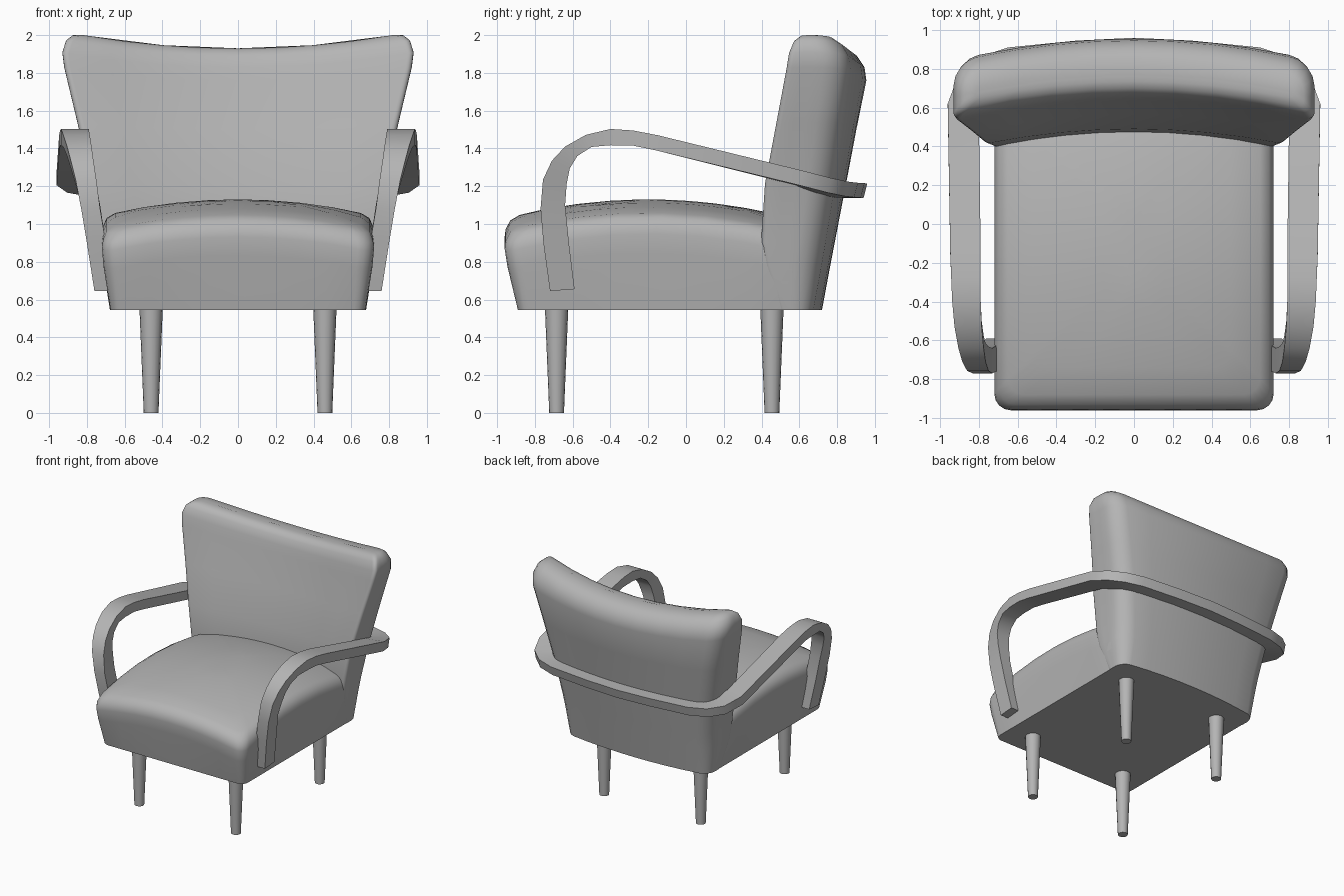
import bpy, bmesh
from math import sin, cos, pi, radians

if "Cube" in bpy.data.objects:
    bpy.data.objects.remove(bpy.data.objects["Cube"])

# one mid-grey finish for every part
grey = bpy.data.materials.new("mid_grey")
grey.diffuse_color = (0.46, 0.46, 0.46, 1)
grey.use_nodes = True
grey.node_tree.nodes["Principled BSDF"].inputs["Base Color"].default_value = grey.diffuse_color


def finish(name, bm, angle=40):
    bmesh.ops.recalc_face_normals(bm, faces=bm.faces[:])
    me = bpy.data.meshes.new(name)
    bm.to_mesh(me)
    bm.free()
    me.materials.append(grey)
    ob = bpy.data.objects.new(name, me)
    bpy.context.collection.objects.link(ob)
    bpy.ops.object.select_all(action='DESELECT')
    ob.select_set(True)
    bpy.context.view_layer.objects.active = ob
    bpy.ops.object.shade_smooth_by_angle(angle=radians(angle))
    return ob


def rounded_rect(hx, yf, yb, rf, rb, nx=8, ny=6, nc=4):
    """Outline in plan with separate front and rear corner radii."""
    lim = min((yb - yf) * 0.48, hx * 0.48)
    rf, rb = min(rf, lim), min(rb, lim)
    corners = [(hx - rf, yf + rf, rf, -pi / 2), (hx - rb, yb - rb, rb, 0),
               (-hx + rb, yb - rb, rb, pi / 2), (-hx + rf, yf + rf, rf, pi)]
    pts = []
    for i, (cx, cy, r, a) in enumerate(corners):
        arc = [(cx + r * cos(a + pi / 2 * k / nc), cy + r * sin(a + pi / 2 * k / nc))
               for k in range(nc + 1)]
        pts += arc
        nxt = corners[(i + 1) % 4]
        end = (nxt[0] + nxt[2] * cos(nxt[3]), nxt[1] + nxt[2] * sin(nxt[3]))
        n = ny if i % 2 == 0 else nx
        for k in range(1, n):
            t = k / n
            pts.append((arc[-1][0] * (1 - t) + end[0] * t, arc[-1][1] * (1 - t) + end[1] * t))
    return pts


def loft(bm, rings, cap=True):
    rows = [[bm.verts.new(p) for p in ring] for ring in rings]
    n = len(rows[0])
    for a, b in zip(rows, rows[1:]):
        for i in range(n):
            bm.faces.new((a[i], a[(i + 1) % n], b[(i + 1) % n], b[i]))
    bm.faces.new(rows[0])
    if cap:
        bm.faces.new(rows[-1])


# seat: tapered base with a domed cushion top
def dome(x, y):
    return 1.13 - 0.16 * x * x - 0.17 * (y + 0.2) ** 2


rings = [[(x, y, 0.545) for x, y in rounded_rect(0.675, -0.89, 0.6, 0.06, 0.03)]]
for hx, yf, drop in ((0.712, -0.945, 0.2), (0.72, -0.96, 0.1), (0.715, -0.955, 0.06),
                     (0.695, -0.93, 0.02), (0.65, -0.88, 0.003), (0.5, -0.74, 0),
                     (0.33, -0.57, 0), (0.16, -0.4, 0), (0.03, -0.27, 0)):
    yb = 0.6 - max(0, 0.65 - hx) * 0.9
    rings.append([(x, y, dome(x, y) - drop)
                  for x, y in rounded_rect(hx, yf, yb, 0.085, 0.04)])
bm = bmesh.new()
loft(bm, rings)
finish("seat", bm)

# backrest: flared, leaning slab bent forward at the sides, dipped along the top
rings = []
for z, hx, yf, yb in ((0.545, 0.678, 0.545, 0.72), (0.78, 0.716, 0.475, 0.764),
                      (0.9, 0.729, 0.46, 0.787),
                      (1.2, 0.778, 0.49, 0.845), (1.5, 0.85, 0.565, 0.902),
                      (1.76, 0.92, 0.635, 0.955), (1.83, 0.93, 0.65, 0.945),
                      (1.89, 0.91, 0.672, 0.905), (1.92, 0.875, 0.70, 0.855),
                      (1.93, 0.82, 0.735, 0.79), (1.93, 0.80, 0.76, 0.77)):
    h = ((z - 0.545) / 1.385) ** 2
    rings.append([(x, y - 0.13 * x * x, z + 0.105 * h * x * x)
                  for x, y in rounded_rect(hx, yf, yb, 0.035, 0.12, ny=3)])
bm = bmesh.new()
loft(bm, rings)
finish("backrest", bm)

# armrest: one bent band, from the front post over the arm and round the back
# arm stations: inner x, outer x, outer y, outer z, inner y, inner z
arm = [(0.66, 0.76, -0.72, 0.645, -0.59, 0.655), (0.70, 0.80, -0.755, 0.9, -0.62, 0.9),
       (0.73, 0.83, -0.77, 1.08, -0.64, 1.1), (0.75, 0.86, -0.757, 1.235, -0.632, 1.21),
       (0.765, 0.885, -0.71, 1.335, -0.615, 1.295), (0.775, 0.905, -0.64, 1.41, -0.575, 1.36),
       (0.785, 0.925, -0.53, 1.472, -0.50, 1.408),
       (0.79, 0.937, -0.40, 1.503, -0.40, 1.417), (0.79, 0.942, -0.28, 1.495, -0.28, 1.415),
       (0.79, 0.947, -0.15, 1.47, -0.16, 1.39)]
# rear stations: outer x, outer y, inner x, inner y, top z
rear = [(0.96, 0.62, 0.80, 0.58, 1.282), (0.905, 0.77, 0.75, 0.68, 1.243),
        (0.80, 0.86, 0.69, 0.75, 1.224), (0.65, 0.91, 0.6, 0.79, 1.218),
        (0.3, 0.945, 0.29, 0.825, 1.216), (0, 0.96, 0, 0.835, 1.215)]
rings = [[(xo, yo, zo), (xi, yo, zo), (xi, yi, zi), (xo, yi, zi)]
         for xi, xo, yo, zo, yi, zi in arm]
rings += [[(xo, yo, z), (xi, yi, z), (xi, yi, z - 0.077), (xo, yo - 0.02, z - 0.077)]
          for xo, yo, xi, yi, z in rear]
bm = bmesh.new()
loft(bm, rings, cap=False)
band = finish("armrest_band", bm, 30)
mirror = band.modifiers.new("mirror", 'MIRROR')
mirror.use_clip = True

# four tapered round legs
for name, y in (("front_leg", -0.685), ("rear_leg", 0.455)):
    for side, x in (("left", -0.46), ("right", 0.46)):
        bm = bmesh.new()
        bmesh.ops.create_cone(bm, cap_ends=True, segments=16, radius1=0.039,
                              radius2=0.062, depth=0.56)
        bmesh.ops.translate(bm, verts=bm.verts[:], vec=(x, y, 0.28))
        finish(f"{name}_{side}", bm)
